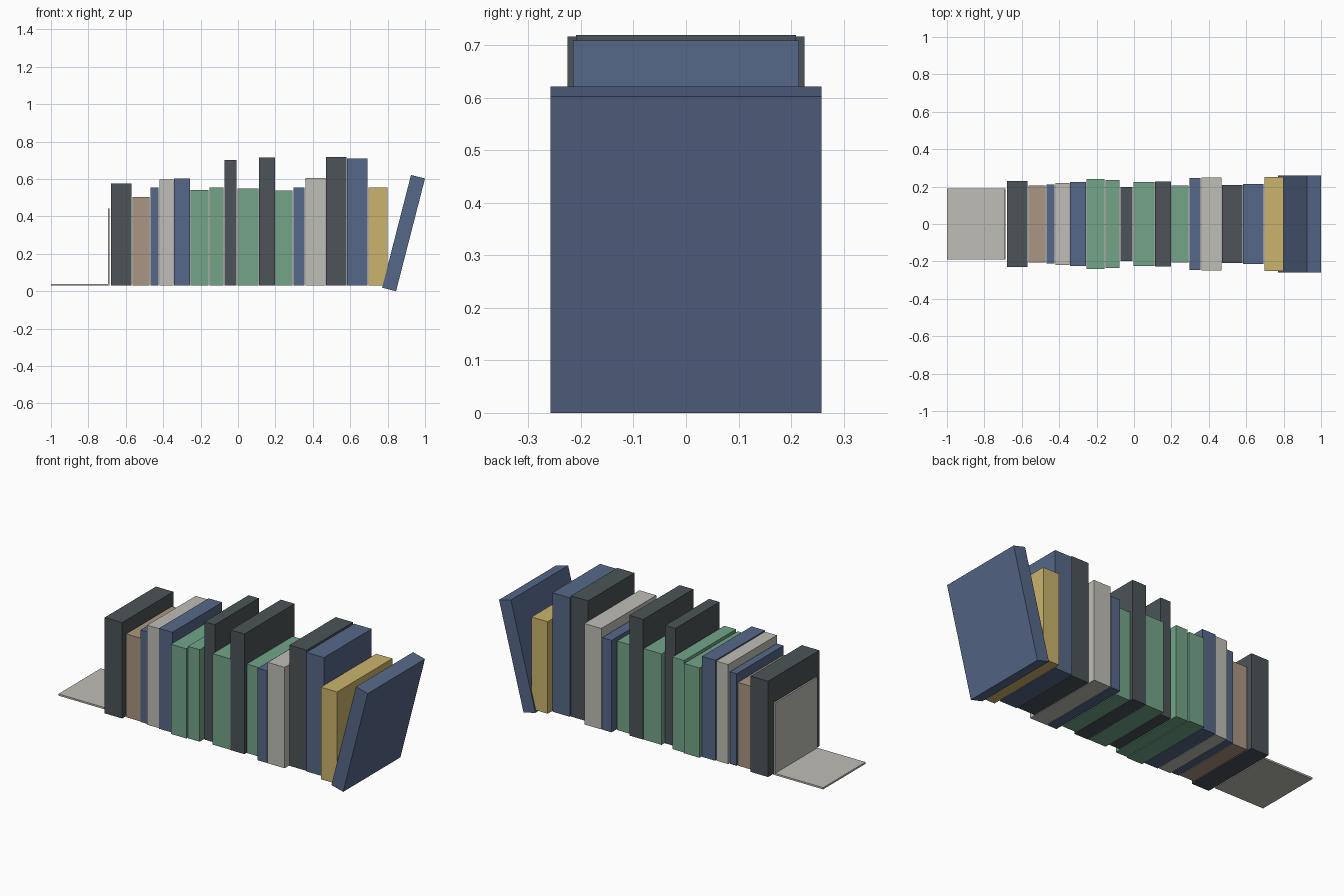
import bpy
import bmesh
from math import radians
from mathutils import Matrix, Vector

cube = bpy.data.objects.get("Cube")
if cube:
    bpy.data.objects.remove(cube, do_unlink=True)


def make_material(name, rgb):
    """Flat material from 8-bit sRGB values."""
    linear = [((c / 255 + 0.055) / 1.055) ** 2.4 for c in rgb] + [1]
    mat = bpy.data.materials.new(name)
    mat.use_nodes = True
    mat.diffuse_color = linear
    mat.node_tree.nodes["Principled BSDF"].inputs["Base Color"].default_value = linear
    return mat


MATS = {
    "charcoal": make_material("charcoal", (76, 84, 87)),
    "tan": make_material("tan", (170, 150, 129)),
    "blue": make_material("blue", (86, 104, 137)),
    "grey": make_material("warm grey", (191, 190, 182)),
    "green": make_material("green", (115, 165, 136)),
    "yellow": make_material("mustard yellow", (202, 180, 108)),
}


def box(name, x0, x1, half_depth, z0, z1, color):
    """Plain block, symmetric in y."""
    size = Vector((x1 - x0, 2 * half_depth, z1 - z0))
    centre = Vector(((x0 + x1) / 2, 0, (z0 + z1) / 2))
    bm = bmesh.new()
    bmesh.ops.create_cube(bm, size=1, matrix=Matrix.Translation(centre) @ Matrix.Diagonal(size.to_4d()))
    mesh = bpy.data.meshes.new(name)
    bm.to_mesh(mesh)
    bm.free()
    mesh.materials.append(MATS[color])
    obj = bpy.data.objects.new(name, mesh)
    bpy.context.collection.objects.link(obj)
    return obj


SHELF = 0.03

# Upright books: colour, left edge, right edge, half depth, top
BOOKS = [
    ("charcoal", -0.68, -0.57, 0.231, 0.577),
    ("tan", -0.563, -0.472, 0.206, 0.505),
    ("blue", -0.468, -0.425, 0.211, 0.555),
    ("grey", -0.42, -0.345, 0.219, 0.598),
    ("blue", -0.342, -0.257, 0.224, 0.603),
    ("green", -0.254, -0.157, 0.241, 0.542),
    ("green", -0.152, -0.078, 0.234, 0.555),
    ("charcoal", -0.072, -0.007, 0.198, 0.703),
    ("green", -0.003, 0.11, 0.224, 0.549),
    ("charcoal", 0.112, 0.199, 0.226, 0.716),
    ("green", 0.201, 0.291, 0.207, 0.538),
    ("blue", 0.297, 0.356, 0.247, 0.555),
    ("grey", 0.361, 0.468, 0.248, 0.606),
    ("charcoal", 0.471, 0.58, 0.209, 0.719),
    ("blue", 0.583, 0.693, 0.215, 0.709),
    ("yellow", 0.698, 0.8, 0.25, 0.555),
]
for i, (color, left, right, half_depth, top) in enumerate(BOOKS, 1):
    box(f"book_{i:02d}", left, right, half_depth, SHELF, top, color)

# Leaning book, pivoting on its lower outer edge
leaning = box("leaning_book", -0.077, 0, 0.258, 0, 0.622, "blue")
leaning.location.x = 0.845
leaning.rotation_euler.y = radians(14.4)

# Bookend: thin foot and upright plate
box("bookend_foot", -1, -0.686, 0.191, SHELF, SHELF + 0.01, "grey")
box("bookend_upright", -0.696, -0.686, 0.191, SHELF + 0.01, 0.442, "grey")
